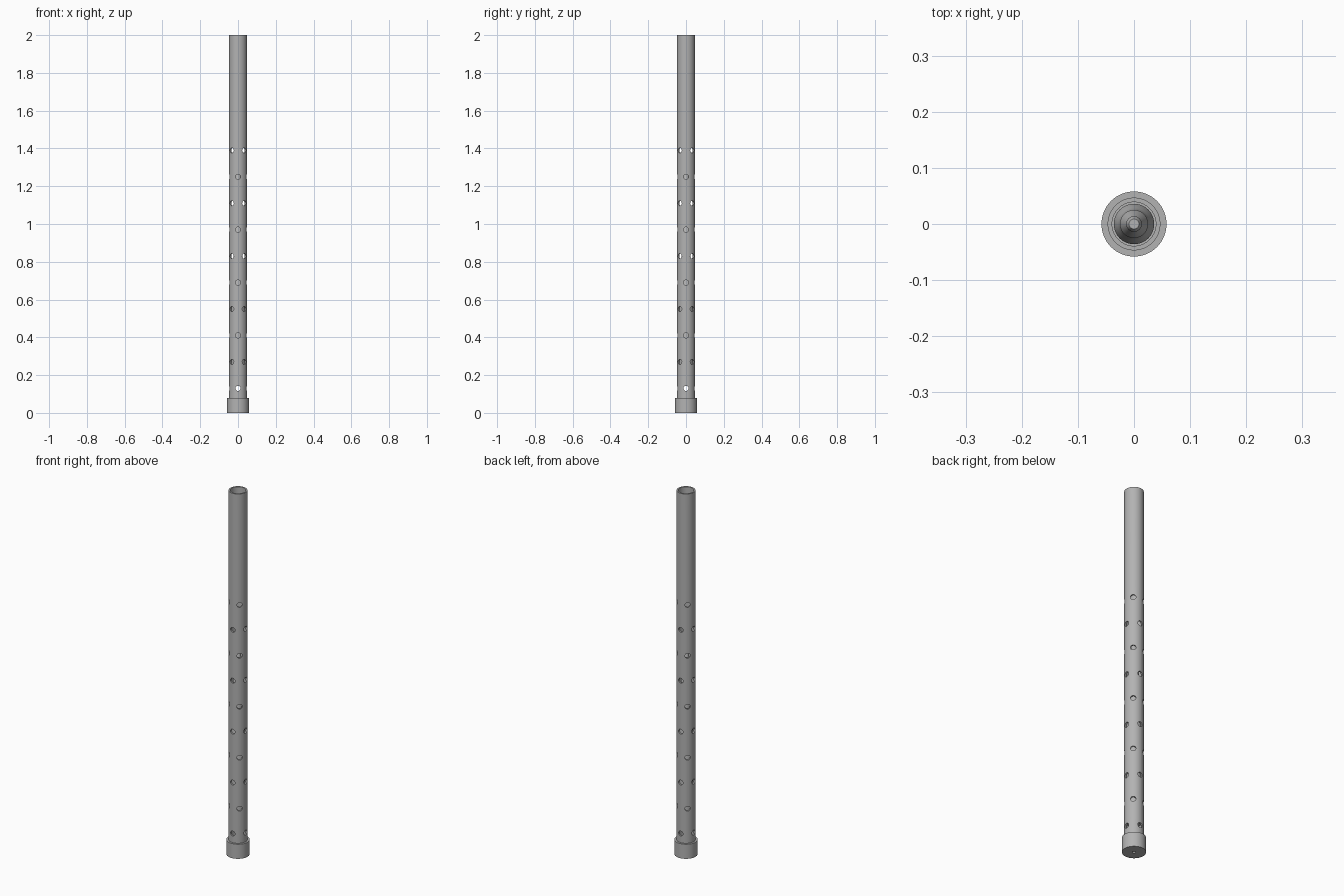
import bpy, bmesh, math
from mathutils import Matrix

cube = bpy.data.objects.get("Cube")
if cube:
    bpy.data.objects.remove(cube, do_unlink=True)

grey = bpy.data.materials.new("plain_grey")
grey.use_nodes = True
colour = (0.45, 0.45, 0.45, 1)
grey.diffuse_color = colour
grey.node_tree.nodes["Principled BSDF"].inputs["Base Color"].default_value = colour


def add_object(name, bm):
    mesh = bpy.data.meshes.new(name)
    bm.to_mesh(mesh)
    bm.free()
    mesh.materials.append(grey)
    obj = bpy.data.objects.new(name, mesh)
    bpy.context.collection.objects.link(obj)
    return obj


def lathe(name, profile, closed=True, sides=64):
    """Spin a (radius, height) profile around the z axis."""
    bm = bmesh.new()
    verts = [bm.verts.new((r, 0, z)) for r, z in profile]
    pairs = list(zip(verts, verts[1:]))
    if closed:
        pairs.append((verts[-1], verts[0]))
    edges = [bm.edges.new(p) for p in pairs]
    bmesh.ops.spin(bm, geom=verts + edges, cent=(0, 0, 0), axis=(0, 0, 1),
                   angle=math.tau, steps=sides, use_duplicate=False)
    bmesh.ops.remove_doubles(bm, verts=bm.verts, dist=0.0001)
    bmesh.ops.recalc_face_normals(bm, faces=bm.faces)
    return add_object(name, bm)


def smooth(obj):
    bpy.ops.object.select_all(action="DESELECT")
    obj.select_set(True)
    bpy.context.view_layer.objects.active = obj
    bpy.ops.object.shade_smooth_by_angle(angle=math.radians(30))


# Hollow outer tube
OUTER, INNER = 0.047, 0.039
tube = lathe("perforated_tube", [(OUTER, 0.07), (OUTER, 2), (INNER, 2), (INNER, 0.07)])

# Rows of four holes, each row turned by an eighth of a circle
bm = bmesh.new()
for row in range(10):
    for quarter in range(4):
        angle = quarter * math.pi / 2 + (row % 2) * math.pi / 4
        place = (Matrix.Translation((0, 0, 0.13 + 0.14 * row))
                 @ Matrix.Rotation(angle, 4, "Z")
                 @ Matrix.Translation((0.05, 0, 0))
                 @ Matrix.Rotation(math.pi / 2, 4, "Y"))
        bmesh.ops.create_cone(bm, cap_ends=True, segments=24, radius1=0.0135,
                              radius2=0.0135, depth=0.05, matrix=place)
cutter = add_object("hole_cutter", bm)
cut = tube.modifiers.new("holes", "BOOLEAN")
cut.operation = "DIFFERENCE"
cut.solver = "EXACT"
cut.object = cutter
bpy.context.view_layer.objects.active = tube
bpy.ops.object.modifier_apply(modifier=cut.name)
bpy.data.objects.remove(cutter, do_unlink=True)

# Base collar with a small drain hole
collar = lathe("base_collar", [(0.008, 0), (0.058, 0), (0.058, 0.08),
                               (0.046, 0.08), (0.046, 0.06), (0.008, 0.06)])

# Stepped core inside the tube
core = lathe("stepped_core", [(0, 0.16), (0.036, 0.16), (0.036, 0.72), (0.029, 0.74),
                              (0.025, 0.78), (0.025, 1.0), (0.014, 1.02),
                              (0.014, 1.3), (0.009, 1.31), (0, 1.31)], closed=False)

for part in (tube, collar, core):
    smooth(part)
